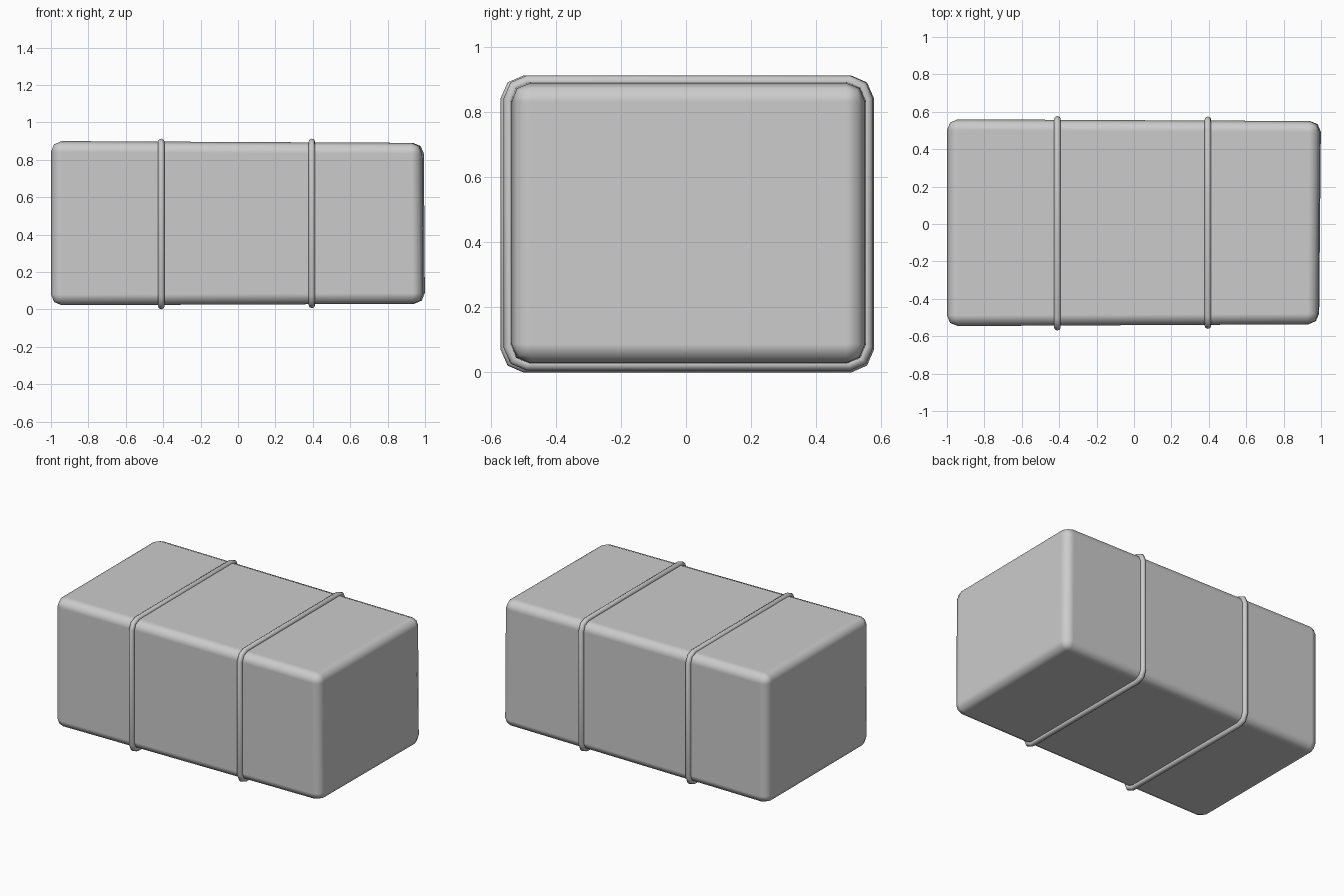
import bpy
import bmesh
from math import cos, sin, pi

cube = bpy.data.objects.get("Cube")
if cube:
    bpy.data.objects.remove(cube, do_unlink=True)

grey = bpy.data.materials.new("plain_grey")
grey.use_nodes = True
colour = (0.6, 0.6, 0.6, 1)
grey.diffuse_color = colour
grey.node_tree.nodes["Principled BSDF"].inputs["Base Color"].default_value = colour


def add_object(name, data):
    obj = bpy.data.objects.new(name, data)
    bpy.context.collection.objects.link(obj)
    data.materials.append(grey)
    return obj


# Bale body: a box that tapers slightly towards its left end
bm = bmesh.new()
bmesh.ops.create_cube(bm, size=2)
for v in bm.verts:
    sx, sy, sz = v.co
    if sx > 0:
        v.co = (0.992 + 0.005 * sy - 0.003 * sz, 0.007 + 0.543 * sy, 0.46 + 0.43 * sz)
    else:
        v.co = (-1, 0.007 + 0.553 * sy, 0.461 + 0.439 * sz)
for f in bm.faces:
    f.smooth = True
mesh = bpy.data.meshes.new("body")
bm.to_mesh(mesh)
bm.free()
body = add_object("body", mesh)

# Soft rounded edges with flat-looking sides
bevel = body.modifiers.new("rounded_edges", "BEVEL")
bevel.width = 0.058
bevel.segments = 2
bevel.harden_normals = True


# Binding cords: round tubes half sunk into the body
def cord(name, x, y0, y1, z0, z1, thick=0.018, corner=0.055):
    points = []
    inset = corner
    centres = [(y1 - inset, z1 - inset), (y0 + inset, z1 - inset),
               (y0 + inset, z0 + inset), (y1 - inset, z0 + inset)]
    for i, (cy, cz) in enumerate(centres):
        for step in range(3):
            a = (i + step / 2) * pi / 2
            points.append((x, cy + corner * cos(a), cz + corner * sin(a), 1))
    curve = bpy.data.curves.new(name, "CURVE")
    curve.dimensions = "3D"
    curve.bevel_depth = thick
    curve.bevel_resolution = 2
    spline = curve.splines.new("POLY")
    spline.points.add(len(points) - 1)
    for p, co in zip(spline.points, points):
        p.co = co
    spline.use_cyclic_u = True
    spline.use_smooth = True
    obj = add_object(name, curve)
    bpy.ops.object.select_all(action="DESELECT")
    obj.select_set(True)
    bpy.context.view_layer.objects.active = obj
    bpy.ops.object.convert(target="MESH")
    bpy.ops.object.shade_smooth_by_angle(angle=pi / 3)


cord("right_cord", -0.41, -0.552, 0.56, 0.018, 0.895)
cord("left_cord", 0.395, -0.543, 0.557, 0.024, 0.895)
